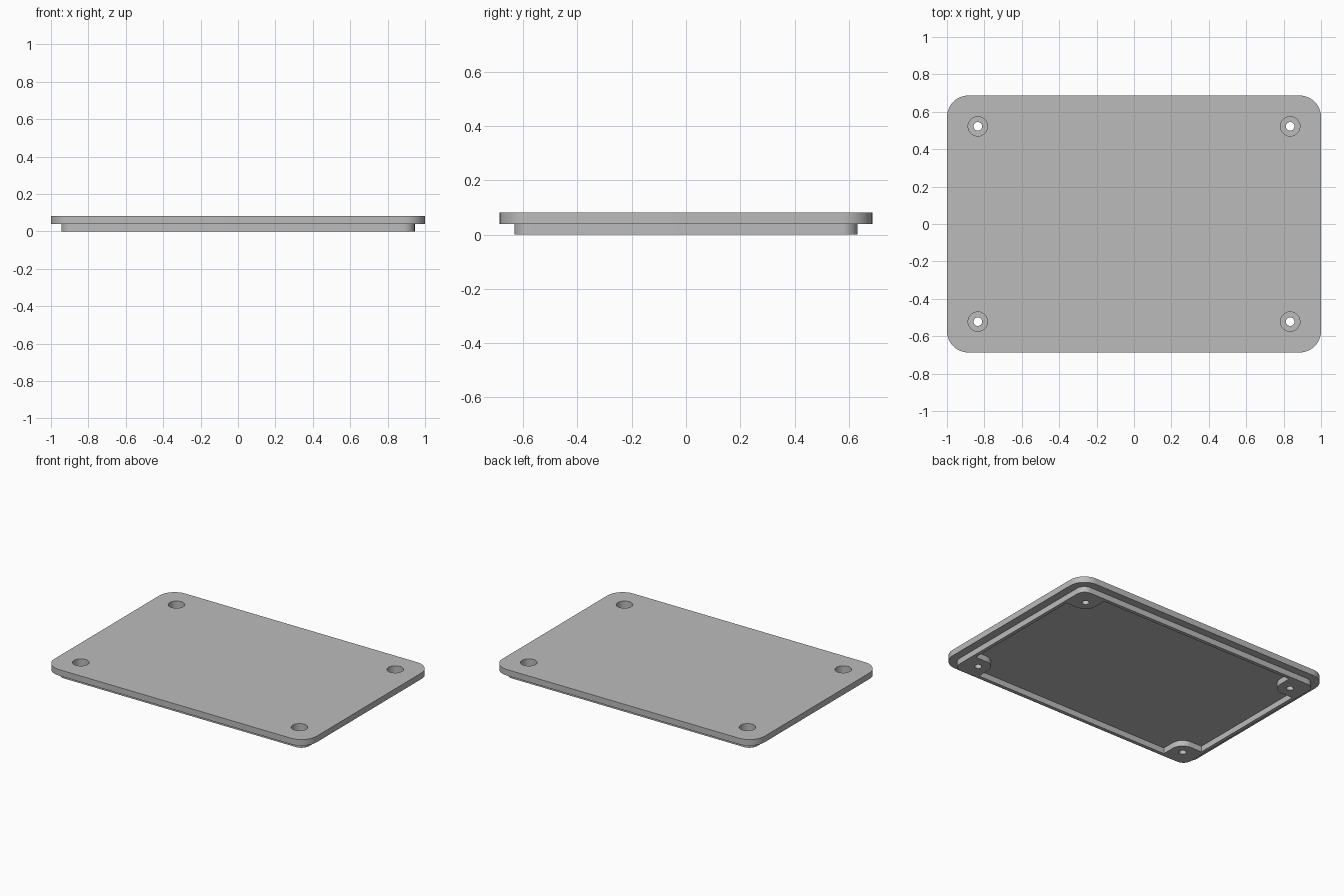
import bpy
import bmesh
from math import sin, cos, pi, radians

# Remove the default cube only
cube = bpy.data.objects.get("Cube")
if cube:
    bpy.data.objects.remove(cube, do_unlink=True)

# Main dimensions
TOP, STEP = 0.082, 0.04
HOLE_X, HOLE_Y = 0.835, 0.522
BOSS_R = 0.08
POCKET_X, POCKET_Y = 0.921, 0.609

grey = bpy.data.materials.new("plain_grey")
grey.use_nodes = True
colour = (0.5, 0.5, 0.5, 1)
grey.diffuse_color = colour
grey.node_tree.nodes["Principled BSDF"].inputs["Base Color"].default_value = colour


def arc(cx, cy, r, start, end, steps):
    angles = [start + (end - start) * i / steps for i in range(steps + 1)]
    return [(cx + r * cos(a), cy + r * sin(a)) for a in angles]


def mirrored_outline(quarter):
    """Mirror a counter-clockwise quarter outline into all four quadrants."""
    points = []
    for sx, sy in ((1, 1), (-1, 1), (-1, -1), (1, -1)):
        part = quarter if sx * sy > 0 else quarter[::-1]
        points += [(sx * x, sy * y) for x, y in part]
    return points


def rounded_rect(x, y, r):
    return mirrored_outline(arc(x - r, y - r, r, 0, pi / 2, 16))


def prism(name, outline, z0, z1):
    bm = bmesh.new()
    face = bm.faces.new([bm.verts.new((x, y, z0)) for x, y in outline])
    grown = bmesh.ops.extrude_face_region(bm, geom=[face])["geom"]
    top = [v for v in grown if isinstance(v, bmesh.types.BMVert)]
    bmesh.ops.translate(bm, verts=top, vec=(0, 0, z1 - z0))
    bmesh.ops.recalc_face_normals(bm, faces=bm.faces)
    mesh = bpy.data.meshes.new(name)
    bm.to_mesh(mesh)
    bm.free()
    mesh.materials.append(grey)
    obj = bpy.data.objects.new(name, mesh)
    bpy.context.collection.objects.link(obj)
    return obj


def combine(target, other, operation):
    """Apply a boolean and discard the helper."""
    bpy.context.view_layer.objects.active = target
    mod = target.modifiers.new("combine", "BOOLEAN")
    mod.operation, mod.solver, mod.object = operation, "EXACT", other
    bpy.ops.object.modifier_apply(modifier=mod.name)
    bpy.data.objects.remove(other, do_unlink=True)


# Cover plate with the narrower locating lip below it
lid = prism("lid", rounded_rect(1, 0.687, 0.115), STEP, TOP)
combine(lid, prism("lip", rounded_rect(0.945, 0.633, 0.06), 0, 0.06), "UNION")

# Pocket underneath, leaving a thin lip and four rounded corner bosses
corner = [(POCKET_X, HOLE_Y - BOSS_R)]
corner += arc(HOLE_X, HOLE_Y, BOSS_R, 1.5 * pi, pi, 12)
corner += [(HOLE_X - BOSS_R, POCKET_Y)]
combine(lid, prism("pocket", mirrored_outline(corner), -0.1, STEP), "DIFFERENCE")

# Counterbored screw holes
for sx in (-1, 1):
    for sy in (-1, 1):
        for r, z in ((0.052, 0.032), (0.023, -0.1)):
            circle = arc(sx * HOLE_X, sy * HOLE_Y, r, 0, 2 * pi, 40)[:-1]
            combine(lid, prism("screw_hole", circle, z, 0.2), "DIFFERENCE")

# Smooth the curved walls, keep the edges crisp
bpy.ops.object.select_all(action="DESELECT")
lid.select_set(True)
bpy.context.view_layer.objects.active = lid
bpy.ops.object.shade_smooth_by_angle(angle=radians(30))
